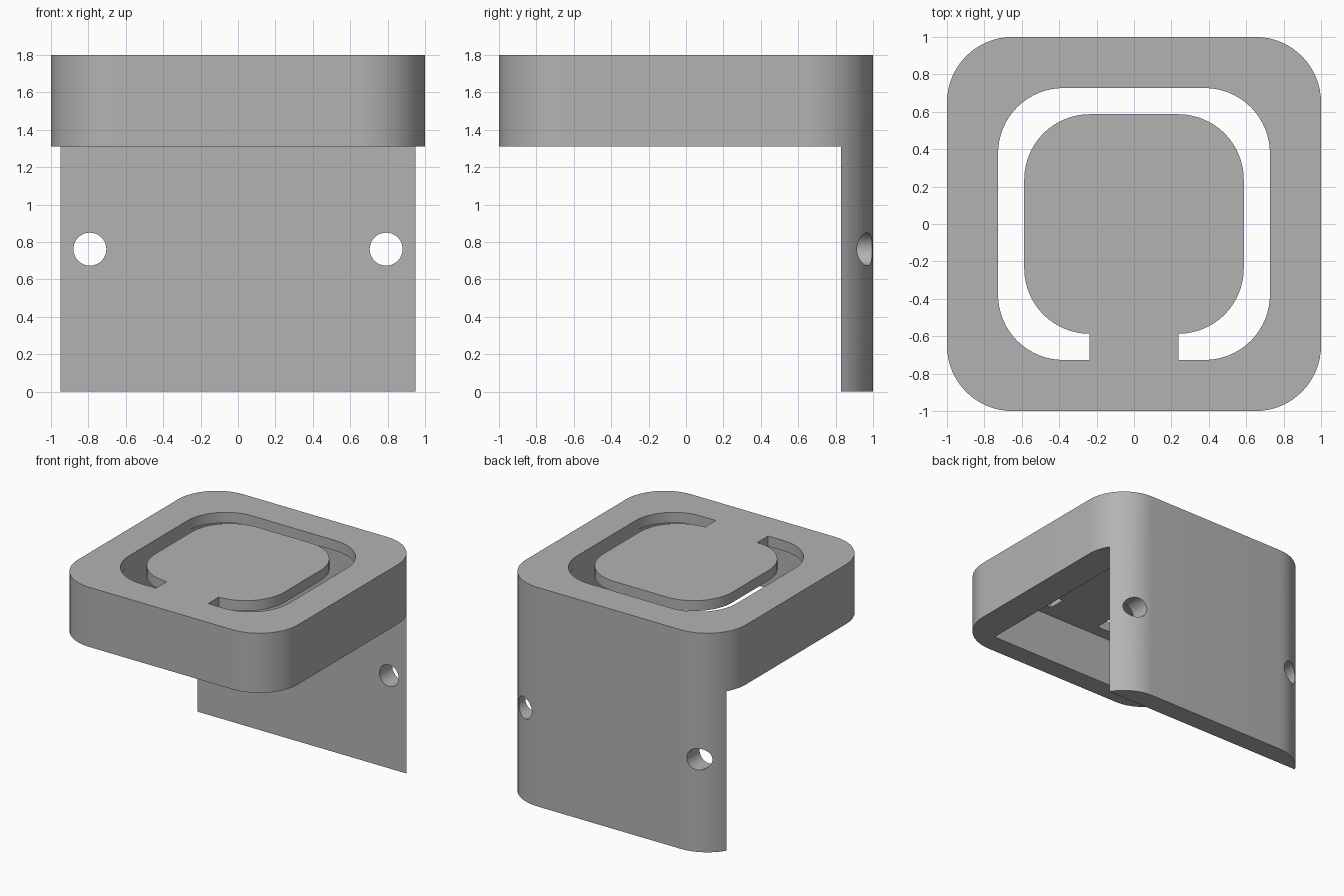
import bpy, bmesh
from math import radians, sin, cos, pi

cube = bpy.data.objects.get("Cube")
if cube:
    bpy.data.objects.remove(cube, do_unlink=True)

RADIUS = 0.35       # shared corner radius
HEIGHT = 1.8
RIM_BOTTOM = 1.31
CEILING = 1.715
WALL_Y = 0.83       # inner face of front and back walls
WALL_X = 0.73       # inner face of side walls
SLOT, PAD = 0.727, 0.587

grey = bpy.data.materials.new("light_grey")
grey.use_nodes = True
colour = (0.45, 0.45, 0.45, 1)
grey.diffuse_color = colour
grey.node_tree.nodes["Principled BSDF"].inputs["Base Color"].default_value = colour


def rounded_square(half, steps=16):
    """Outline from the front edge, anticlockwise back to the front edge."""
    c = half - RADIUS
    points = []
    for i, (sx, sy) in enumerate([(1, -1), (1, 1), (-1, 1), (-1, -1)]):
        for s in range(steps + 1):
            a = (i - 1 + s / steps) * pi / 2
            points.append((sx * c + RADIUS * cos(a), sy * c + RADIUS * sin(a)))
    return points


def rectangle(x0, x1, y0, y1):
    return [(x0, y0), (x1, y0), (x1, y1), (x0, y1)]


def prism(name, outline, low, high):
    bm = bmesh.new()
    base = bm.faces.new([bm.verts.new((x, y, low)) for x, y in outline])
    top = bmesh.ops.extrude_face_region(bm, geom=[base])["geom"]
    bmesh.ops.translate(bm, vec=(0, 0, high - low),
                        verts=[v for v in top if isinstance(v, bmesh.types.BMVert)])
    bmesh.ops.recalc_face_normals(bm, faces=bm.faces)
    mesh = bpy.data.meshes.new(name)
    bm.to_mesh(mesh)
    bm.free()
    obj = bpy.data.objects.new(name, mesh)
    bpy.context.collection.objects.link(obj)
    mesh.materials.append(grey)
    return obj


# Full-height rounded block
bracket = prism("bracket_body", rounded_square(1), 0, HEIGHT)

# Space in front of the back plate, and the hollow under the top
cutters = [
    prism("front_space_cutter", rectangle(-2, 2, -2, WALL_Y), -1, RIM_BOTTOM),
    prism("hollow_cutter", rectangle(-WALL_X, WALL_X, -WALL_Y, WALL_Y), 1, CEILING),
]

# C-shaped slot that leaves the pad joined by a tongue at the front
neck = PAD - RADIUS
slot = [(neck, -SLOT)] + rounded_square(SLOT) + [(-neck, -SLOT)]
slot += reversed(rounded_square(PAD))
cutters.append(prism("slot_cutter", slot, 1.5, 2))

# Screw holes through the back plate
for side in (-1, 1):
    bpy.ops.mesh.primitive_cylinder_add(vertices=48, radius=0.088, depth=1,
                                        location=(side * 0.792, 1, 0.762),
                                        rotation=(radians(90), 0, 0))
    hole = bpy.context.object
    hole.name = "screw_hole_cutter"
    hole.data.materials.append(grey)
    cutters.append(hole)

bpy.context.view_layer.update()
bpy.ops.object.select_all(action="DESELECT")
bracket.select_set(True)
bpy.context.view_layer.objects.active = bracket
for cutter in cutters:
    cut = bracket.modifiers.new("cut", "BOOLEAN")
    cut.operation = "DIFFERENCE"
    cut.solver = "EXACT"
    cut.object = cutter
    bpy.ops.object.modifier_apply(modifier=cut.name)
    bpy.data.objects.remove(cutter, do_unlink=True)

bpy.ops.object.shade_smooth_by_angle(angle=radians(30))
